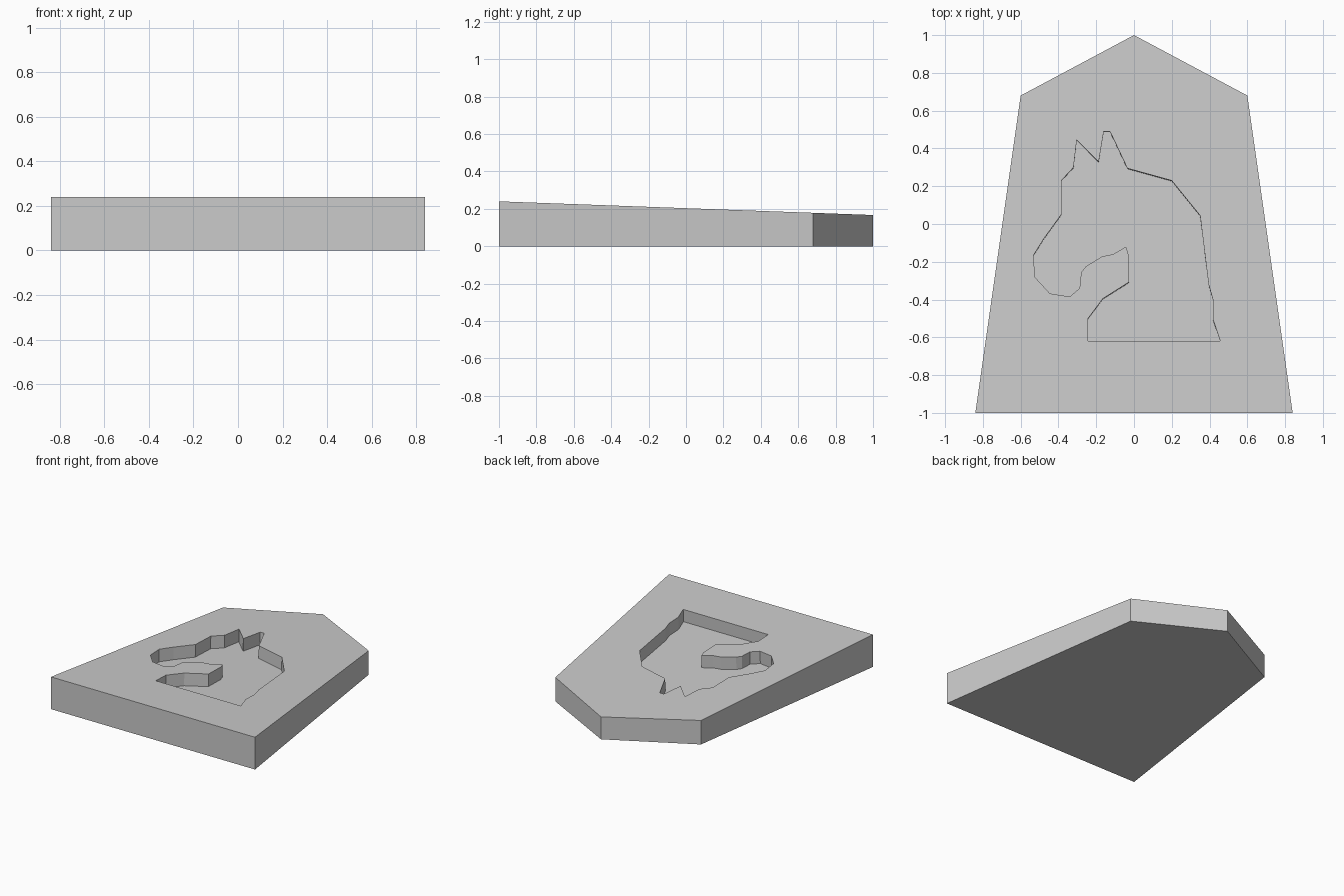
import bpy, bmesh
from mathutils import Vector

if "Cube" in bpy.data.objects:
    bpy.data.objects.remove(bpy.data.objects["Cube"])

SLOPE = -0.0365           # top face drops toward the back


def top_z(y):
    return 0.2035 + SLOPE * y


def prism(name, bottom, top):
    """Closed solid between two matching outlines."""
    bm = bmesh.new()
    lo = [bm.verts.new(p) for p in bottom]
    hi = [bm.verts.new(p) for p in top]
    n = len(lo)
    bm.faces.new(lo[::-1])
    bm.faces.new(hi)
    for i in range(n):
        j = (i + 1) % n
        bm.faces.new((lo[i], lo[j], hi[j], hi[i]))
    bmesh.ops.recalc_face_normals(bm, faces=bm.faces)
    mesh = bpy.data.meshes.new(name)
    bm.to_mesh(mesh)
    bm.free()
    obj = bpy.data.objects.new(name, mesh)
    bpy.context.collection.objects.link(obj)
    return obj


# Wedge-shaped five-sided tile
half = [(0.84, -1), (0.6, 0.68)]
outline = half + [(0, 1)] + [(-x, y) for x, y in reversed(half)]
tile = prism("game_tile",
             [(x, y, 0) for x, y in outline],
             [(x, y, top_z(y)) for x, y in outline])

# Horse head recess, cut square to the sloping face
head = [(-.303, .445), (-.187, .33), (-.16, .49), (-.127, .49), (-.035, .295),
        (.20, .23), (.35, .045), (.395, -.32), (.418, -.40), (.418, -.505),
        (.457, -.62), (-.243, -.62), (-.243, -.50), (-.165, -.395),
        (-.027, -.308), (-.03, -.16), (-.042, -.12), (-.11, -.16),
        (-.17, -.172), (-.255, -.225), (-.28, -.257), (-.288, -.34),
        (-.34, -.385), (-.445, -.368), (-.523, -.283), (-.533, -.167),
        (-.477, -.077), (-.385, .05), (-.385, .23), (-.32, .30)]
normal = Vector((0, -SLOPE, 1)).normalized()
surface = [Vector((x, y, top_z(y))) for x, y in head]
cutter = prism("head_cutter",
               [p - normal * 0.093 for p in surface],
               [p + normal * 0.1 for p in surface])
cutter.hide_render = True
cutter.hide_set(True)

cut = tile.modifiers.new("head_recess", 'BOOLEAN')
cut.operation = 'DIFFERENCE'
cut.solver = 'EXACT'
cut.object = cutter
